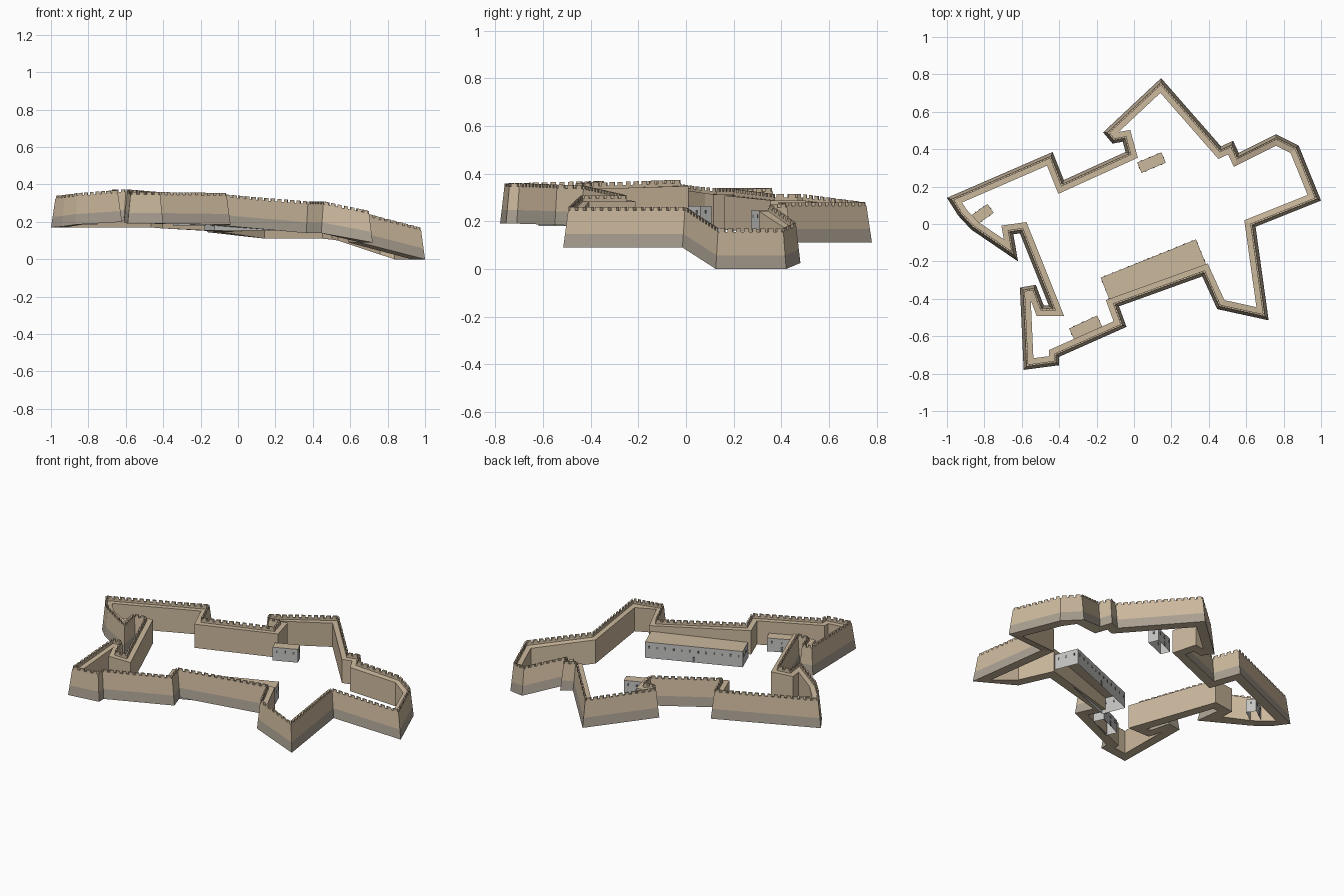
import bpy, bmesh
from mathutils import Vector

cube = bpy.data.objects.get("Cube")
if cube:
    bpy.data.objects.remove(cube)


def material(name, rgb):
    m = bpy.data.materials.new(name)
    m.use_nodes = True
    color = (*rgb, 1)
    m.diffuse_color = color
    m.node_tree.nodes["Principled BSDF"].inputs["Base Color"].default_value = color
    return m


TAN = material("sandstone tan", (0.6, 0.48, 0.335))
PLINTH = material("plinth grey brown", (0.4, 0.35, 0.285))
GREY = material("house grey", (0.55, 0.55, 0.54))
DARK = material("window dark", (0.16, 0.16, 0.16))


def finish(name, bm, mats):
    bmesh.ops.recalc_face_normals(bm, faces=bm.faces)
    me = bpy.data.meshes.new(name)
    bm.to_mesh(me)
    bm.free()
    for m in mats:
        me.materials.append(m)
    ob = bpy.data.objects.new(name, me)
    bpy.context.scene.collection.objects.link(ob)
    return ob


def prism(bm, base, height, bottom=True):
    """Box on four base corners; returns its roof face."""
    lo = [bm.verts.new(p) for p in base]
    hi = [bm.verts.new(p + Vector((0, 0, height))) for p in base]
    for i in range(4):
        j = (i + 1) % 4
        bm.faces.new((lo[i], lo[j], hi[j], hi[i]))
    if bottom:
        bm.faces.new(lo[::-1])
    return bm.faces.new(hi)


# Foot of the rampart, clockwise from the west tip: x, y, ground height
path = [Vector(p) for p in (
    (-1, .14, .17), (-.435, .385, .17), (-.375, .235, .165), (-.045, .385, .145),
    (-.06, .44, .145), (-.115, .43, .145), (-.165, .49, .145), (.145, .78, .11),
    (.465, .415, .11), (.53, .445, .105), (.56, .38, .1), (.76, .48, .025),
    (.88, .42, 0), (1, .125, 0), (.65, -.015, .09), (.72, -.515, .09),
    (.445, -.455, .14), (.365, -.28, .14), (-.08, -.44, .18), (-.04, -.55, .185),
    (-.4, -.71, .19), (-.4, -.755, .19), (-.59, -.78, .19), (-.61, -.34, .2),
    (-.525, -.325, .2), (-.482, -.437, .19), (-.455, -.437, .19), (-.61, -.05, .205),
    (-.645, -.055, .205), (-.62, -.2, .2), (-.87, -.03, .185), (-.94, .045, .175))]
COUNT = len(path)


def inward(a, b):
    d = (b - a).to_2d().normalized()
    return Vector((d.y, -d.x, 0))


def offset(i, dist):
    """Mitred inward offset of a path corner."""
    n1 = inward(path[i - 1], path[i])
    n2 = inward(path[i], path[(i + 1) % COUNT])
    return path[i] + (n1 + n2) * dist / max(1 + n1.dot(n2), 0.3)


# Rampart: battered outside, parapet, wall walk, vertical inside
profile = [(0, 0), (.006, .057), (.016, .155), (.026, .155),
           (.026, .143), (.055, .143), (.055, 0)]
bm = bmesh.new()
rings = [[bm.verts.new(offset(i, d) + Vector((0, 0, h))) for d, h in profile]
         for i in range(COUNT)]
for i in range(COUNT):
    a, b = rings[i], rings[(i + 1) % COUNT]
    for k in range(len(profile)):
        m = (k + 1) % len(profile)
        face = bm.faces.new((a[k], b[k], b[m], a[m]))
        face.material_index = 1 if k == 0 else 0
finish("rampart_wall", bm, [TAN, PLINTH])

# Merlons along the parapet
bm = bmesh.new()
lift = Vector((0, 0, .154))
for i in range(COUNT):
    j = (i + 1) % COUNT
    outer = offset(i, .016) + lift, offset(j, .016) + lift
    inner = offset(i, .026) + lift, offset(j, .026) + lift
    steps = max(1, round((outer[1] - outer[0]).length / .036))
    for s in range(steps):
        t0, t1 = (s + .2) / steps, (s + .8) / steps
        prism(bm, [outer[0].lerp(outer[1], t0), outer[0].lerp(outer[1], t1),
                   inner[0].lerp(inner[1], t1), inner[0].lerp(inner[1], t0)], .015)
finish("merlons", bm, [TAN])


def windows(bm, a, b, count, z, wide, tall):
    """Thin plates spread along one house wall."""
    along = (b - a).normalized()
    out = Vector((along.y, -along.x, 0)) * .002
    for s in range(count):
        c = a.lerp(b, (s + .5) / count) + Vector((0, 0, z))
        p, q = c - along * wide / 2, c + along * wide / 2
        prism(bm, [p - out, q - out, q + out, p + out], tall)


def house(name, corner, along, depth, z, height, fronts):
    """House with a flat tan roof; corner is the south-west one."""
    a = Vector((*corner, z))
    u = Vector((*along, 0))
    v = Vector((-u.y, u.x, 0)).normalized() * depth
    corners = [a, a + u, a + u + v, a + v]
    bm = bmesh.new()
    prism(bm, corners, height, bottom=False).material_index = 1
    finish(name, bm, [GREY, TAN])
    bm = bmesh.new()
    for i in range(4):
        p, q = corners[i], corners[(i + 1) % 4]
        n = fronts if i % 2 == 0 else max(1, fronts // 4)
        windows(bm, p, q, n, height * .6, .009, .015)
    # Door in the courtyard side
    windows(bm, corners[2], corners[3], 1, .002, .014, .03)
    finish(name + "_windows", bm, [DARK])


house("barracks", (-.125, -.42), (.51, .205), .143, .155, .095, 12)
house("north_house", (.04, .273), (.13, .055), .06, .165, .08, 3)
house("south_house", (-.32, -.618), (.15, .07), .065, .18, .08, 3)
house("west_house", (-.835, 0), (.085, .06), .058, .185, .08, 2)
